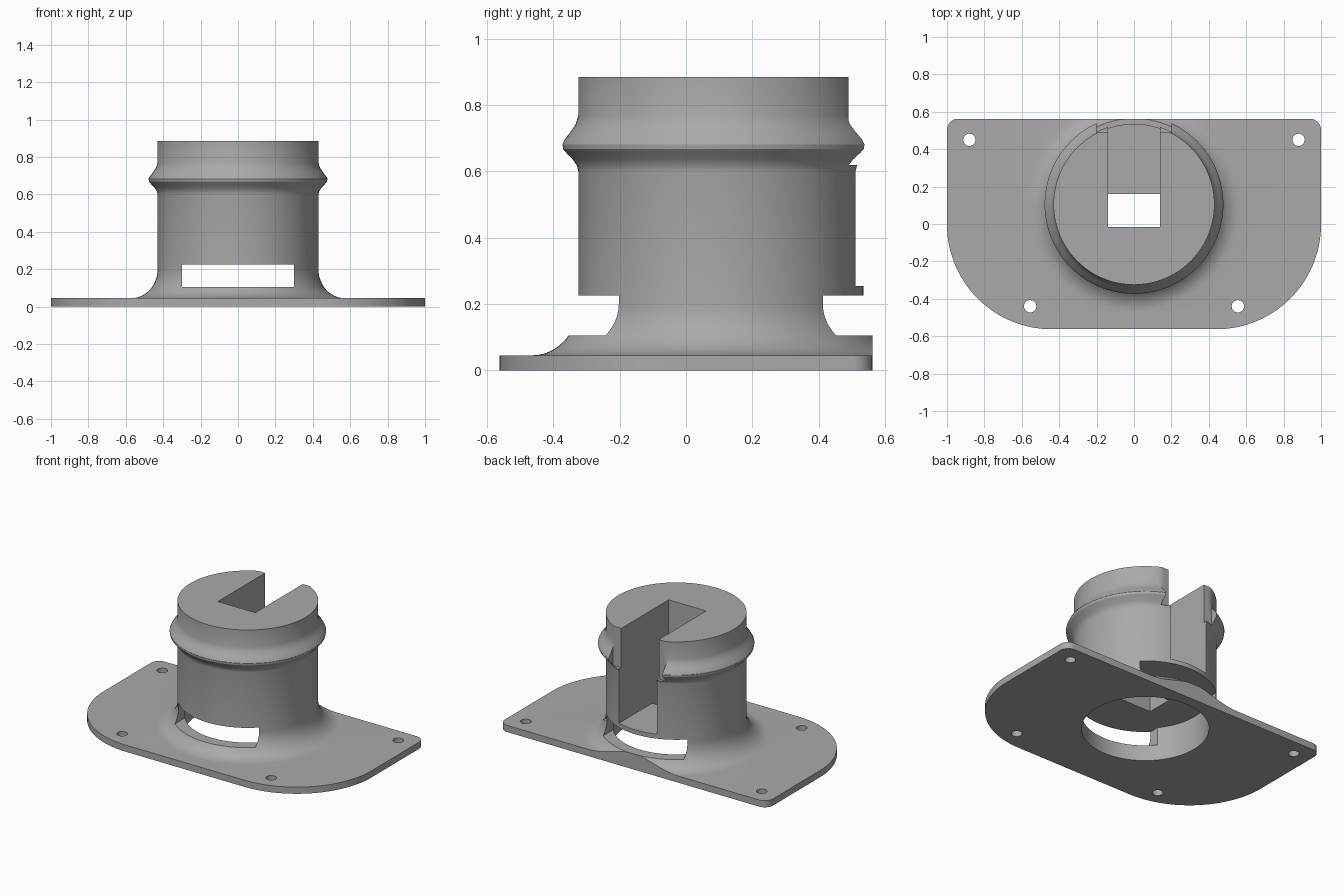
import bpy, bmesh, math
from mathutils import Matrix, Vector

if "Cube" in bpy.data.objects:
    bpy.data.objects.remove(bpy.data.objects["Cube"], do_unlink=True)

CY = 0.105      # centre of the collar in y
HALF = 0.5625   # half depth of the base plate

grey = bpy.data.materials.new("plain grey")
grey.use_nodes = True
grey.diffuse_color = (0.4, 0.4, 0.4, 1)
grey.node_tree.nodes["Principled BSDF"].inputs["Base Color"].default_value = grey.diffuse_color


def make(name, bm):
    bmesh.ops.recalc_face_normals(bm, faces=bm.faces)
    mesh = bpy.data.meshes.new(name)
    bm.to_mesh(mesh)
    bm.free()
    mesh.materials.append(grey)
    ob = bpy.data.objects.new(name, mesh)
    bpy.context.collection.objects.link(ob)
    return ob


def box(name, low, high):
    bm = bmesh.new()
    low, high = Vector(low), Vector(high)
    bmesh.ops.create_cube(bm, size=1)
    bmesh.ops.scale(bm, vec=high - low, verts=bm.verts)
    bmesh.ops.translate(bm, vec=(low + high) / 2, verts=bm.verts)
    return make(name, bm)


def cylinder(name, x, y, radius, low, high, sides):
    bm = bmesh.new()
    bmesh.ops.create_cone(bm, cap_ends=True, segments=sides, radius1=radius, radius2=radius,
                          depth=high - low, matrix=Matrix.Translation((x, y, (low + high) / 2)))
    return make(name, bm)


def combine(target, tool, operation="DIFFERENCE"):
    mod = target.modifiers.new("shape", "BOOLEAN")
    mod.operation, mod.solver, mod.object = operation, "EXACT", tool
    bpy.context.view_layer.objects.active = target
    bpy.ops.object.modifier_apply(modifier=mod.name)
    bpy.data.objects.remove(tool, do_unlink=True)


def corner(x, y, radius, start, steps):
    for i in range(steps + 1):
        a = math.radians(start + 90 * i / steps)
        yield (x + radius * math.cos(a), y + radius * math.sin(a), 0)


# base plate: small rear corners, large front corners
small, large = 0.06, 0.56
outline = [*corner(1 - small, HALF - small, small, 0, 8),
           *corner(small - 1, HALF - small, small, 90, 8),
           *corner(large - 1, large - HALF, large, 180, 32),
           *corner(1 - large, large - HALF, large, 270, 32)]
bm = bmesh.new()
face = bm.faces.new([bm.verts.new(p) for p in outline])
extruded = bmesh.ops.extrude_face_region(bm, geom=[face])
bmesh.ops.translate(bm, vec=(0, 0, 0.045),
                    verts=[v for v in extruded["geom"] if isinstance(v, bmesh.types.BMVert)])
plate = make("mounting_collar", bm)

# collar: flared foot, straight wall, rounded bead and flat top
profile = [(0, 0.02), (0.57, 0.02)]
for i in range(13):
    a = math.radians(90 * i / 12)
    profile.append((0.57 - 0.14 * math.sin(a), 0.2 - 0.155 * math.cos(a)))
profile += [(0.43, 0.6), (0.434, 0.617), (0.447, 0.637), (0.465, 0.655), (0.476, 0.668),
            (0.478, 0.682), (0.47, 0.698), (0.453, 0.72), (0.438, 0.743), (0.43, 0.77),
            (0.43, 0.885), (0, 0.885)]
bm = bmesh.new()
verts = [bm.verts.new((r, 0, z)) for r, z in profile]
edges = [bm.edges.new(pair) for pair in zip(verts, verts[1:])]
bmesh.ops.spin(bm, geom=verts + edges, axis=(0, 0, 1), cent=(0, 0, 0),
               angle=math.tau, steps=96, use_duplicate=False)
bmesh.ops.remove_doubles(bm, verts=bm.verts, dist=0.0001)
bmesh.ops.translate(bm, vec=(0, CY, 0), verts=bm.verts)
collar = make("collar", bm)

# trim the flare at the rear edge, then join to the plate
combine(collar, box("rear_trim", (-1, HALF, 0), (1, 1, 0.224)))
combine(plate, collar, "UNION")

# bore from below, crosswise window, rear slot and the opening in its floor
combine(plate, cylinder("bore", 0, CY, 0.385, -0.1, 0.225, 96))
combine(plate, box("window", (-0.3, -1, 0.105), (0.3, 1, 0.225)))
combine(plate, box("rear_slot", (-0.14, -0.015, 0.255), (0.14, 1, 1)))
combine(plate, box("floor_opening", (-0.14, -0.015, 0.15), (0.14, 0.16, 0.3)))

# bead is cut back on both sides of the slot
combine(plate, box("bead_gap", (-0.2, 0.49, 0.62), (0.2, 1, 1)))

# screw holes
for side in (-1, 1):
    for x, y in ((0.88, 0.45), (0.555, -0.44)):
        combine(plate, cylinder("screw_hole", side * x, y, 0.033, -0.1, 0.2, 24))

bpy.ops.object.select_all(action="DESELECT")
plate.select_set(True)
bpy.context.view_layer.objects.active = plate
bpy.ops.object.shade_smooth_by_angle(angle=math.radians(30))
